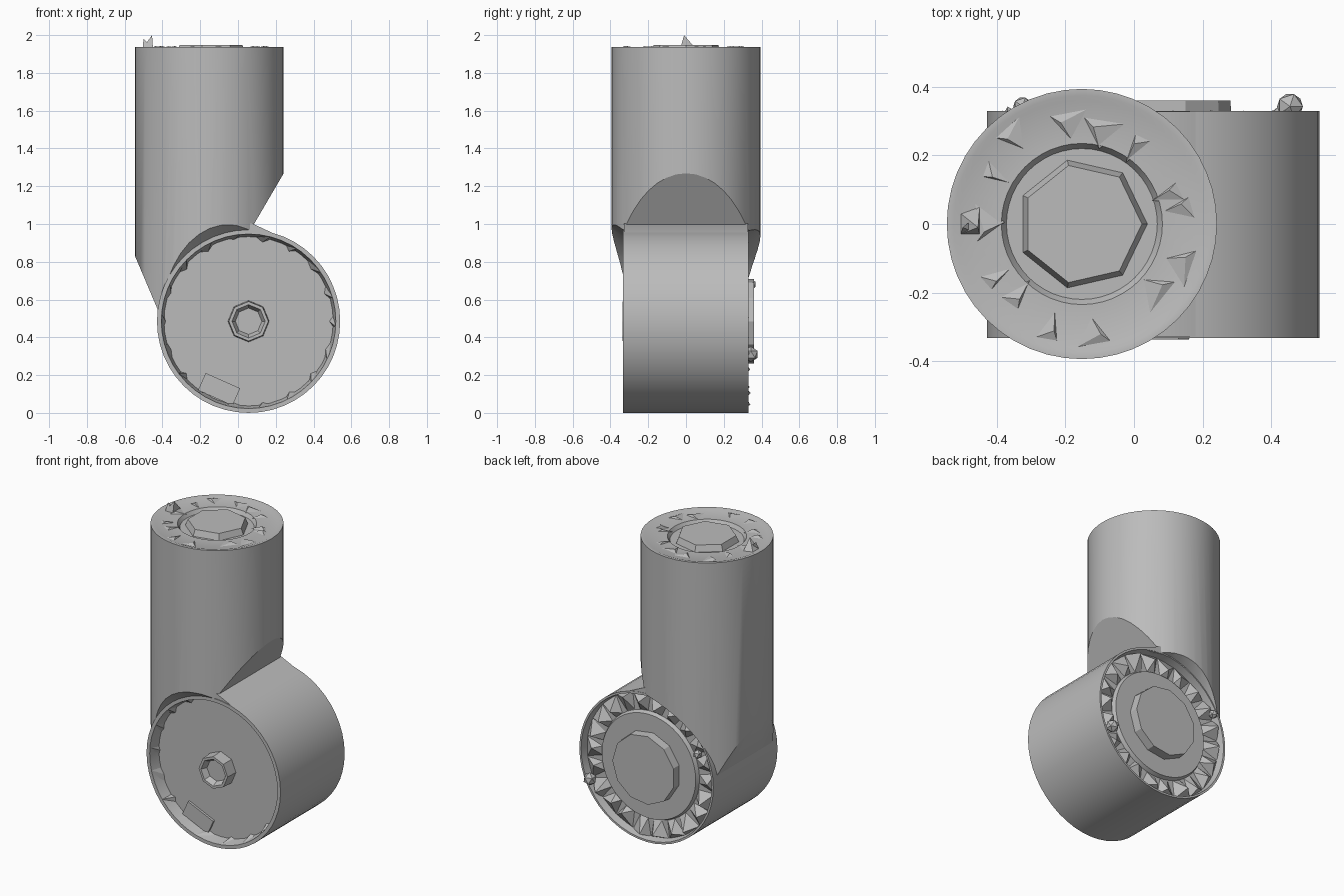
import bpy, bmesh, math, random
from mathutils import Vector, Matrix

cube = bpy.data.objects.get("Cube")
if cube:
    bpy.data.objects.remove(cube)
random.seed(4)

grey = bpy.data.materials.new("plain grey")
grey.use_nodes = True
grey.diffuse_color = (0.5, 0.5, 0.5, 1)
grey.node_tree.nodes["Principled BSDF"].inputs["Base Color"].default_value = (0.5, 0.5, 0.5, 1)

DRUM = Vector((0.056, 0, 0.485))
DRUM_R = 0.485
TUBE = Vector((-0.152, 0, 0))
TUBE_R = 0.394
TOP = 1.937
DISH = -0.258
# Turns a z-axis part so that its z runs along +y
LAY = Matrix.Translation(DRUM) @ Matrix.Rotation(-math.pi / 2, 4, 'X')


def finish(name, bm, matrix=Matrix(), smooth=True):
    bmesh.ops.recalc_face_normals(bm, faces=bm.faces)
    mesh = bpy.data.meshes.new(name)
    bm.to_mesh(mesh)
    bm.free()
    mesh.transform(matrix)
    ob = bpy.data.objects.new(name, mesh)
    bpy.context.collection.objects.link(ob)
    mesh.materials.append(grey)
    if smooth:
        shade(ob)
    return ob


def shade(ob):
    bpy.ops.object.select_all(action='DESELECT')
    ob.select_set(True)
    bpy.context.view_layer.objects.active = ob
    bpy.ops.object.shade_smooth_by_angle(angle=math.radians(30))


def lathe(name, profile, steps, matrix=Matrix(), smooth=True):
    """Spin (radius, height) points about z into a closed solid."""
    bm = bmesh.new()
    verts = [bm.verts.new((r, 0, h)) for r, h in profile]
    edges = [bm.edges.new(pair) for pair in zip(verts, verts[1:])]
    bmesh.ops.spin(bm, geom=verts + edges, cent=(0, 0, 0), axis=(0, 0, 1),
                   angle=math.tau, steps=steps, use_duplicate=False)
    bmesh.ops.remove_doubles(bm, verts=bm.verts, dist=1e-4)
    return finish(name, bm, matrix, smooth)


def shard(bm, corners, tip):
    """Jagged tooth: a flat base polygon drawn up to one point."""
    base = [bm.verts.new(c) for c in corners]
    apex = bm.verts.new(tip)
    bm.faces.new(base)
    for a, b in zip(base, base[1:] + base[:1]):
        bm.faces.new((a, b, apex))


def polar(r, a, h):
    return (r * math.cos(a), r * math.sin(a), h)


# Drum: open dish in front, toothed groove and raised disc behind
lathe("drum", [(0, DISH), (0.448, DISH), (0.462, -0.333), (DRUM_R, -0.333),
               (DRUM_R, 0.33), (0.472, 0.33), (0.462, 0.28), (0.35, 0.28),
               (0.34, 0.305), (0, 0.305)], 48, LAY)
lathe("front_hub", [(0, -0.30), (0.07, -0.30), (0.088, -0.337), (0.105, -0.337),
                    (0.11, DISH + 0.01), (0, DISH + 0.01)], 8, LAY, False)
lathe("back_disc", [(0, 0.29), (0.23, 0.29), (0.225, 0.36), (0, 0.36)], 11, LAY, False)

# Ring of jagged teeth in the back groove
bm = bmesh.new()
count = 22
for i in range(count):
    a, w = math.tau * i / count, math.pi / count
    ends = [(0.35, a - w * 0.6), (0.468, a - w), (0.468, a + w), (0.35, a + w * 0.6)]
    shard(bm, [polar(r, b, 0.278) for r, b in ends],
          polar(random.uniform(0.38, 0.45), a + random.uniform(-w, w) * 0.5,
                random.uniform(0.325, 0.345)))
finish("back_teeth", bm, LAY, False)

# Two burrs standing out from the back rim
for side, x, z, size in (("left", 0.455, 0.31, 0.042), ("right", -0.325, 0.68, 0.03)):
    bm = bmesh.new()
    bmesh.ops.create_icosphere(bm, subdivisions=1, radius=size)
    finish(side + "_burr", bm, Matrix.Translation((x, 0.343, z)), False)

# Broken chips around the inside of the front rim, with one tab low down
bm = bmesh.new()
for i in range(18):
    a, w = math.tau * i / 18, random.uniform(0.1, 0.2)
    shard(bm, [polar(0.465, a - w, DISH), polar(0.465, a + w, DISH),
               polar(random.uniform(0.425, 0.44), a, DISH)], polar(0.462, a + w * 0.6, -0.333))
finish("front_rim_chips", bm, LAY, False)
bm = bmesh.new()
bmesh.ops.create_cube(bm, size=1)
finish("front_tab", bm, Matrix.Translation((-0.1, DISH, 0.125)) @ Matrix.Rotation(0.42, 4, 'Y')
       @ Matrix.Diagonal((0.2, 0.03, 0.1, 1)), False)

# Upright tube, its top slightly sunk around the boss
tube = lathe("tube", [(0, 0.5), (TUBE_R, 0.5), (TUBE_R, TOP), (0.375, TOP), (0.36, TOP - 0.006),
                      (0.235, TOP - 0.006), (0.22, TOP - 0.03), (0, TOP - 0.03)],
             48, Matrix.Translation(TUBE), False)

# Slanted cuts on both sides of the tube foot
bm = bmesh.new()
bm.from_mesh(tube.data)
for point, normal in (((0.24, 0, 1.265), (0.265, 0, -0.155)),
                      ((-0.545, 0, 0.83), (-0.26, 0, -0.11))):
    cut = bmesh.ops.bisect_plane(bm, geom=bm.verts[:] + bm.edges[:] + bm.faces[:],
                                 plane_co=point, plane_no=normal, clear_outer=True)
    edges = [e for e in cut["geom_cut"] if isinstance(e, bmesh.types.BMEdge)]
    bmesh.ops.edgeloop_fill(bm, edges=edges)
bmesh.ops.recalc_face_normals(bm, faces=bm.faces)
bm.to_mesh(tube.data)
bm.free()

# Cutters clear the tube away from both drum faces, flared wider in front
for side, s, flare in (("front", -1, 0.57), ("back", 1, 0.51)):
    cutter = lathe(side + "_cutter", [(0, 0.2 * s), (0.475, 0.2 * s), (0.478, 0.325 * s),
                                      (flare, 0.44 * s), (0, 0.44 * s)], 48, LAY, False)
    cutter.hide_render = True
    cutter.hide_set(True)
    mod = tube.modifiers.new(side + "_clearance", 'BOOLEAN')
    mod.object = cutter
    mod.operation = 'DIFFERENCE'
    mod.solver = 'EXACT'
    bpy.context.view_layer.objects.active = tube
    bpy.ops.object.modifier_apply(modifier=mod.name)
    bpy.data.objects.remove(cutter)
shade(tube)

# Low fillet easing the tube foot onto the drum, kept outside the dish
bm = bmesh.new()
outline = ((-0.06, 0.955), (-0.03, 1.0), (0.075, 1.003), (0.22, 0.935), (0.06, 0.955))
ends = [[bm.verts.new((x, y, z)) for x, z in outline] for y in (-0.328, 0.328)]
for loop in ends:
    bm.faces.new(loop)
for i in range(5):
    j = (i + 1) % 5
    bm.faces.new((ends[0][i], ends[0][j], ends[1][j], ends[1][i]))
finish("foot_fillet", bm)

# Raised boss, chips and fin on the tube top
lathe("top_boss", [(0, TOP - 0.04), (0.195, TOP - 0.04), (0.175, TOP + 0.01), (0, TOP + 0.01)],
      7, Matrix.Translation(TUBE), False)
bm = bmesh.new()
for i in range(14):
    a, r = math.tau * i / 14 + random.uniform(-0.15, 0.15), random.uniform(0.27, 0.33)
    w = random.uniform(0.08, 0.22)
    shard(bm, [polar(r + 0.04, a - w, TOP - 0.008), polar(r + 0.03, a + w, TOP - 0.008),
               polar(r - 0.06, a, TOP - 0.008)], polar(r, a + w * 0.5, TOP + 0.005))
finish("top_chips", bm, Matrix.Translation(TUBE), False)
bm = bmesh.new()
shard(bm, [(-0.505, -0.03, 1.93), (-0.45, -0.03, 1.93), (-0.45, 0.05, 1.93), (-0.505, 0.03, 1.93)],
      (-0.455, -0.01, 2.0))
shard(bm, [(-0.505, -0.03, 1.93), (-0.45, -0.03, 1.93), (-0.45, 0.03, 1.93)], (-0.5, -0.01, 1.98))
finish("top_fin", bm, smooth=False)
